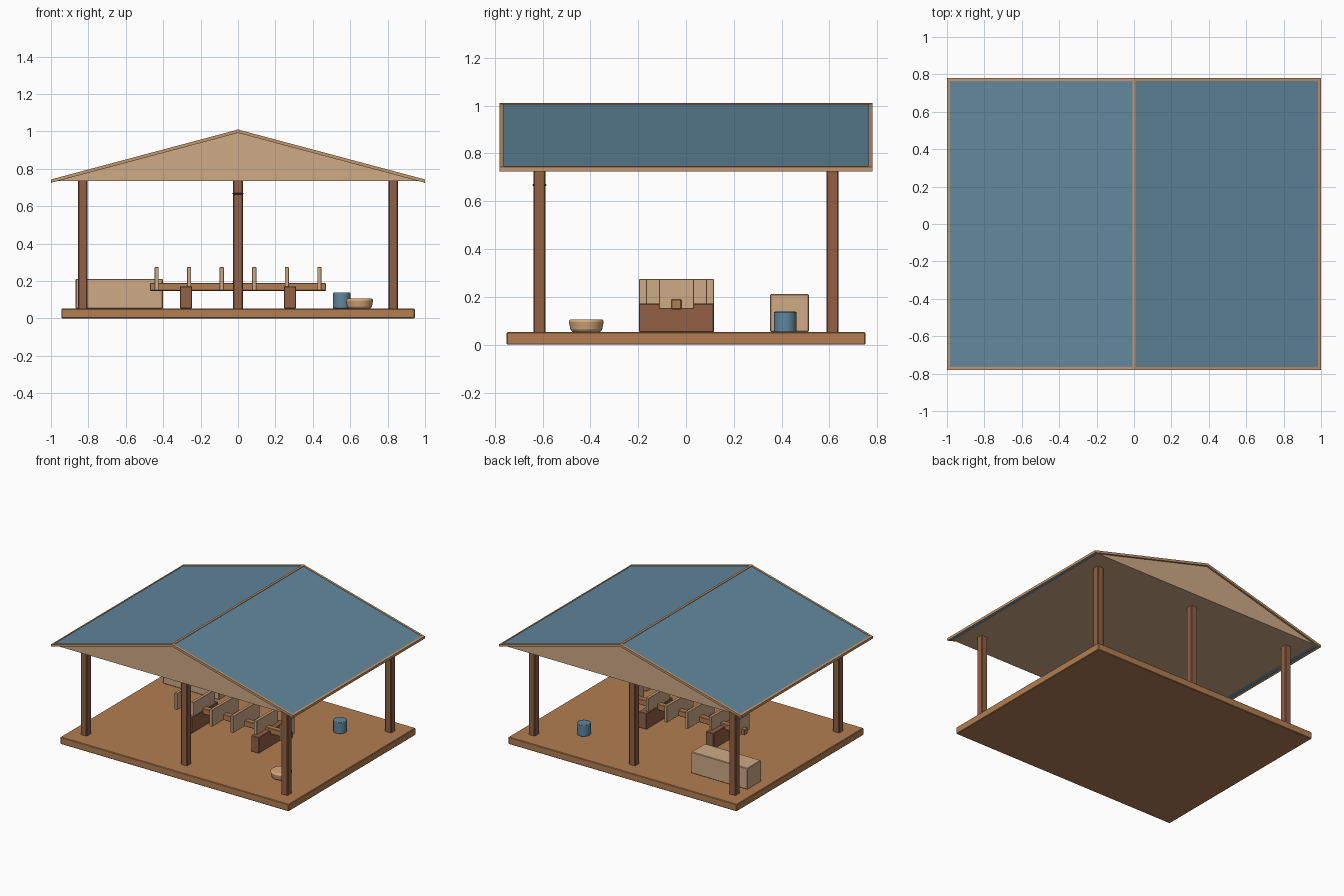
import bpy
import bmesh

old = bpy.data.objects.get("Cube")
if old:
    bpy.data.objects.remove(old, do_unlink=True)


def material(name, rgb):
    m = bpy.data.materials.new(name)
    m.use_nodes = True
    m.diffuse_color = (*rgb, 1)
    m.node_tree.nodes["Principled BSDF"].inputs["Base Color"].default_value = (*rgb, 1)
    return m


TAN = material("pale wood", (0.62, 0.40, 0.24))
TRIM = material("trim wood", (0.54, 0.31, 0.16))
FLOOR = material("floor wood", (0.45, 0.21, 0.085))
POST = material("dark wood", (0.29, 0.115, 0.056))
BLUE = material("slate blue", (0.12, 0.24, 0.33))
CLAY = material("light clay", (0.68, 0.40, 0.21))
IRON = material("dark iron", (0.06, 0.03, 0.02))


def finish(obj, name, mat, bevel=0, segments=1):
    obj.name = obj.data.name = name
    obj.data.materials.append(mat)
    if bevel:
        mod = obj.modifiers.new("bevel", "BEVEL")
        mod.width, mod.segments = bevel, segments
        mod.limit_method = "ANGLE"
    return obj


def box(name, x, y, z, mat, bevel=0):
    """Box from (low, high) ranges on each axis."""
    ranges = (x, y, z)
    bpy.ops.mesh.primitive_cube_add(size=1, location=[(a + b) / 2 for a, b in ranges])
    obj = bpy.context.object
    for v in obj.data.vertices:
        v.co = [c * (b - a) for c, (a, b) in zip(v.co, ranges)]
    return finish(obj, name, mat, bevel)


def prism(name, profile, y0, y1, mat):
    """Extrude an x-z profile along y."""
    bm = bmesh.new()
    face = bm.faces.new([bm.verts.new((x, y0, z)) for x, z in profile])
    ext = bmesh.ops.extrude_face_region(bm, geom=[face])
    for v in ext["geom"]:
        if isinstance(v, bmesh.types.BMVert):
            v.co.y = y1
    bmesh.ops.recalc_face_normals(bm, faces=bm.faces)
    mesh = bpy.data.meshes.new(name)
    bm.to_mesh(mesh)
    bm.free()
    obj = bpy.data.objects.new(name, mesh)
    bpy.context.collection.objects.link(obj)
    return finish(obj, name, mat)


def turned(name, x, y, z, r_low, r_top, height, mat, bevel, segments):
    bpy.ops.mesh.primitive_cone_add(vertices=32, radius1=r_low, radius2=r_top,
                                    depth=height, location=(x, y, z + height / 2))
    obj = finish(bpy.context.object, name, mat, bevel, segments)
    bpy.ops.object.shade_smooth_by_angle(angle=0.7)
    return obj


def roof_z(x):
    return 1.01 - 0.267 * abs(x)


def slope(x0, x1, top, bottom):
    """Band following one roof slope, offset from the roof line."""
    return [(x0, roof_z(x0) + bottom), (x1, roof_z(x1) + bottom),
            (x1, roof_z(x1) + top), (x0, roof_z(x0) + top)]


# Floor and posts
GROUND = 0.053
box("floor", (-0.945, 0.945), (-0.75, 0.75), (0, GROUND), FLOOR, 0.004)
for row, y in (("front", -0.613), ("back", 0.613)):
    for side, x in (("right", -0.83), ("middle", 0), ("left", 0.83)):
        box(f"{row}_{side}_post", (x - 0.026, x + 0.026), (y - 0.026, y + 0.026),
            (GROUND - 0.005, 0.75), POST, 0.005)

# Ring around the front middle post
box("post_ring", (-0.029, 0.029), (-0.642, -0.584), (0.663, 0.672), IRON, 0.003)

# Solid gabled ceiling
prism("gable", [(-0.96, 0.736), (0.96, 0.736), (0, 0.993)], -0.766, 0.766, TAN)

# Roof panels with trim on the eaves, gable ends and ridge
for side, s in (("left", 1), ("right", -1)):
    prism(f"{side}_roof_panel", slope(0, s * 0.988, -0.003, -0.016), -0.768, 0.768, BLUE)
    prism(f"{side}_eave_trim", slope(s * 0.985, s, 0, -0.018), -0.775, 0.775, TRIM)
    for end, y in (("front", -0.772), ("back", 0.772)):
        prism(f"{side}_{end}_gable_trim", slope(0, s, 0, -0.018),
              y - 0.008, y + 0.008, TRIM)
    prism(f"{side}_ridge_trim", slope(0, s * 0.008, 0.001, -0.016), -0.78, 0.78, TRIM)

# Hull frame: keel on two trestles, ribs widening towards the middle
MID = -0.04
box("keel", (-0.47, 0.47), (MID - 0.021, MID + 0.021), (0.148, 0.19), FLOOR, 0.003)
for side, x in (("left", 0.278), ("right", -0.278)):
    box(f"{side}_trestle", (x - 0.032, x + 0.032), (MID - 0.157, MID + 0.157),
        (GROUND, 0.172), POST, 0.003)
for i, half in enumerate((0.073, 0.128, 0.157, 0.157, 0.128, 0.073)):
    x = -0.435 + i * 0.174
    box(f"rib_{i + 1}", (x - 0.011, x + 0.011), (MID - half, MID + half),
        (0.149, 0.274), TAN, 0.002)

# Things standing on the floor
box("chest", (-0.868, -0.402), (0.352, 0.514), (GROUND, 0.212), TAN, 0.004)
turned("bucket", 0.555, 0.415, GROUND, 0.047, 0.047, 0.085, BLUE, 0.004, 2)
turned("bowl", 0.65, -0.417, GROUND, 0.064, 0.075, 0.053, CLAY, 0.012, 3)
